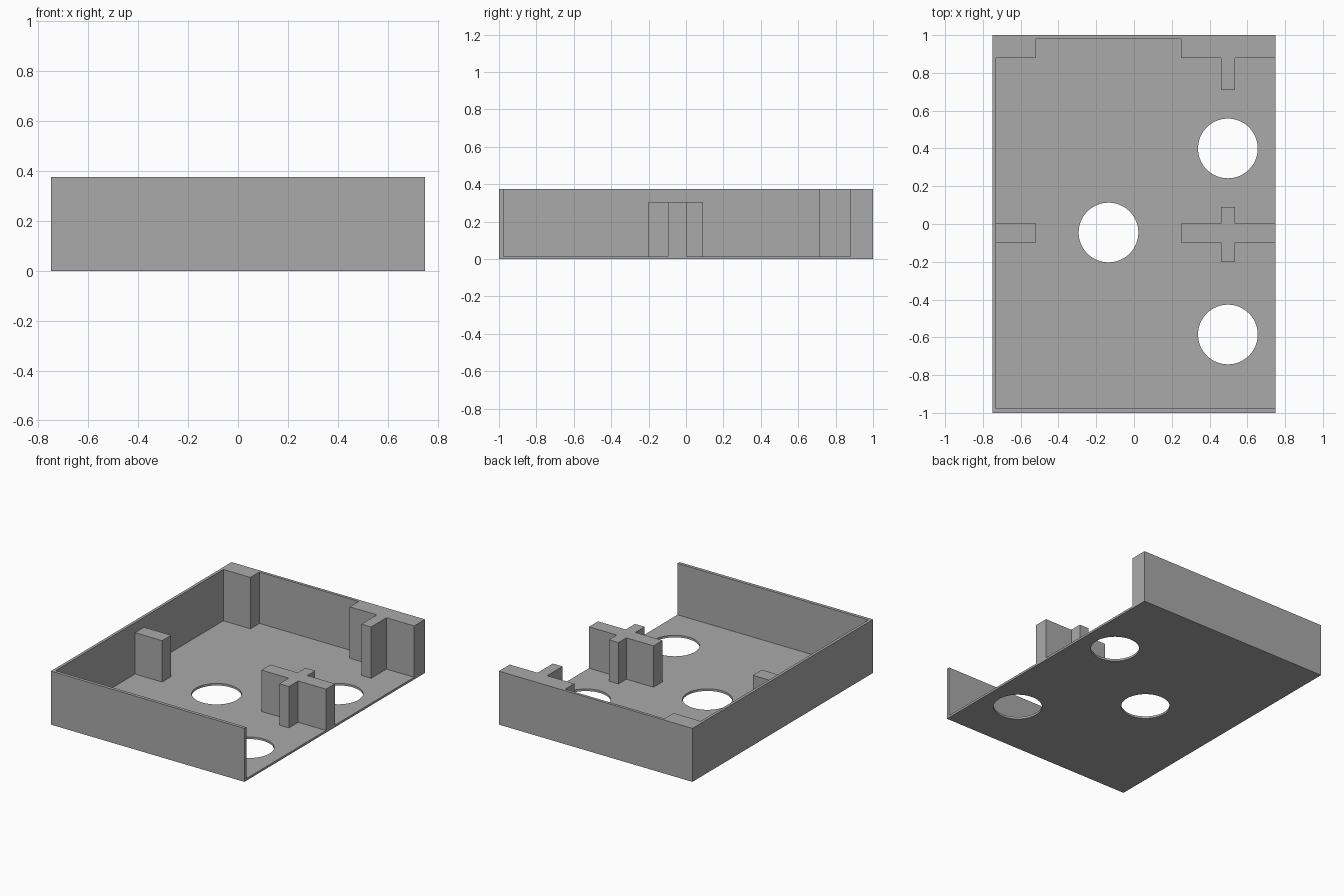
import bpy
import bmesh
import math

default_cube = bpy.data.objects.get("Cube")
if default_cube:
    bpy.data.objects.remove(default_cube, do_unlink=True)

GREY = (0.40, 0.40, 0.40, 1)
grey = bpy.data.materials.new("plain grey")
grey.use_nodes = True
grey.diffuse_color = GREY
grey.node_tree.nodes["Principled BSDF"].inputs["Base Color"].default_value = GREY

FLOOR, RIM, POST = 0.015, 0.375, 0.305


def prism(name, outline, bottom, top):
    """Extrude a closed plan outline between two heights."""
    bm = bmesh.new()
    face = bm.faces.new([bm.verts.new((x, y, bottom)) for x, y in outline])
    raised = bmesh.ops.extrude_face_region(bm, geom=[face])["geom"]
    verts = [v for v in raised if isinstance(v, bmesh.types.BMVert)]
    bmesh.ops.translate(bm, vec=(0, 0, top - bottom), verts=verts)
    bmesh.ops.recalc_face_normals(bm, faces=bm.faces)
    mesh = bpy.data.meshes.new(name)
    bm.to_mesh(mesh)
    bm.free()
    mesh.materials.append(grey)
    obj = bpy.data.objects.new(name, mesh)
    bpy.context.collection.objects.link(obj)
    return obj


def rectangle(x0, x1, y0, y1):
    return [(x0, y0), (x1, y0), (x1, y1), (x0, y1)]


def circle(cx, cy, radius, count=64):
    angles = [math.tau * i / count for i in range(count)]
    return [(cx + radius * math.cos(a), cy + radius * math.sin(a)) for a in angles]


# Thin floor with three round holes
floor = prism("floor", rectangle(-0.75, 0.75, -1, 1), 0, FLOOR)
for cx, cy in [(-0.135, -0.045), (0.497, 0.4), (0.497, -0.585)]:
    cutter = prism("hole_cutter", circle(cx, cy, 0.158), -0.1, 0.1)
    cutter.hide_render = True
    hole = floor.modifiers.new("hole", "BOOLEAN")
    hole.operation = "DIFFERENCE"
    hole.solver = "EXACT"
    hole.object = cutter
    bpy.context.view_layer.objects.active = floor
    bpy.ops.object.modifier_apply(modifier=hole.name)
    bpy.data.objects.remove(cutter, do_unlink=True)
bpy.ops.object.select_all(action="DESELECT")
floor.select_set(True)
bpy.ops.object.shade_smooth_by_angle()

# Walls on three sides, with thick back corners and a full-height rib
prism("walls", [
    (0.75, -1), (-0.75, -1), (-0.75, 1), (0.75, 1),
    (0.75, 0.88), (0.535, 0.88), (0.535, 0.71), (0.46, 0.71),
    (0.46, 0.88), (0.25, 0.88), (0.25, 0.98), (-0.52, 0.98),
    (-0.52, 0.88), (-0.73, 0.88), (-0.73, -0.977), (0.75, -0.977),
], FLOOR, RIM)

# Short stub against the side wall
prism("wall_stub", rectangle(-0.73, -0.52, -0.097, 0.003), FLOOR, POST)

# Free-standing cross at the open side
prism("cross_post", [
    (0.25, -0.097), (0.46, -0.097), (0.46, -0.2), (0.535, -0.2),
    (0.535, -0.097), (0.75, -0.097), (0.75, 0.003), (0.535, 0.003),
    (0.535, 0.09), (0.46, 0.09), (0.46, 0.003), (0.25, 0.003),
], FLOOR, POST)
